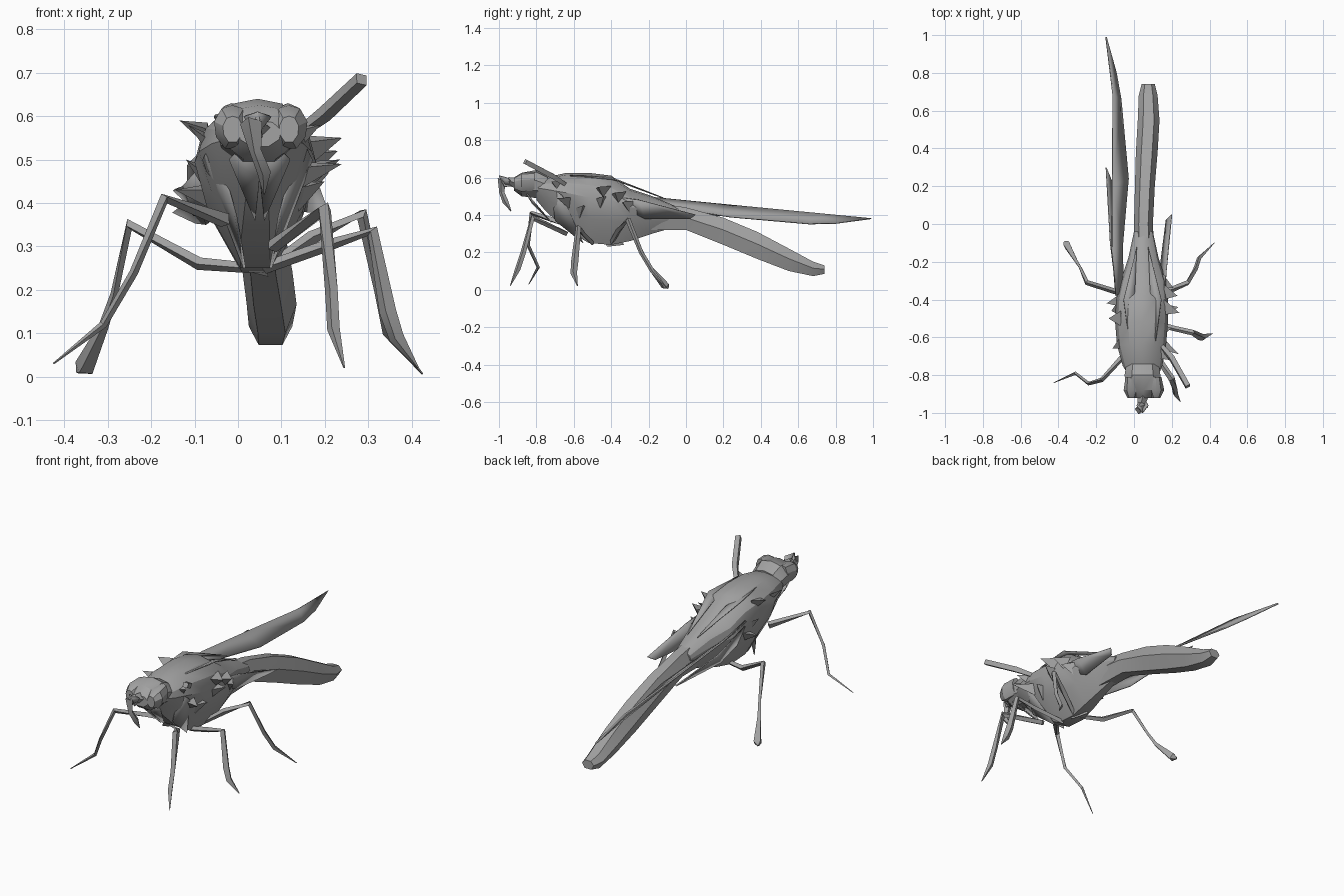
import bpy, bmesh, math
from mathutils import Vector

cube = bpy.data.objects.get("Cube")
if cube:
    bpy.data.objects.remove(cube, do_unlink=True)

grey = bpy.data.materials.new("plain grey")
grey.use_nodes = True
COLOUR = (0.36, 0.36, 0.36, 1)
grey.diffuse_color = COLOUR
grey.node_tree.nodes["Principled BSDF"].inputs["Base Color"].default_value = COLOUR


def finish(name, bm, angle=30):
    bmesh.ops.recalc_face_normals(bm, faces=bm.faces)
    mesh = bpy.data.meshes.new(name)
    bm.to_mesh(mesh)
    bm.free()
    mesh.materials.append(grey)
    obj = bpy.data.objects.new(name, mesh)
    bpy.context.collection.objects.link(obj)
    bpy.ops.object.select_all(action='DESELECT')
    obj.select_set(True)
    bpy.context.view_layer.objects.active = obj
    bpy.ops.object.shade_smooth_by_angle(angle=math.radians(angle))
    return obj


def skin(name, rings, angle=30):
    """Join a row of rings into a closed body."""
    bm = bmesh.new()
    loops = [[bm.verts.new(p) for p in ring] for ring in rings]
    n = len(loops[0])
    for a, b in zip(loops, loops[1:]):
        for i in range(n):
            j = (i + 1) % n
            bm.faces.new((a[i], a[j], b[j], b[i]))
    bm.faces.new(loops[0])
    bm.faces.new(loops[-1])
    return finish(name, bm, angle)


def body(name, profile, stations, angle=30):
    """Stations: y, left x, right x, bottom z, top z."""
    rings = []
    for y, x0, x1, z0, z1 in stations:
        rings.append([((x0 + x1) / 2 + u * (x1 - x0) / 2, y,
                       (z0 + z1) / 2 + v * (z1 - z0) / 2) for u, v in profile])
    return skin(name, rings, angle)


def limb(name, path, sides=4):
    """Path: x, y, z, radius."""
    pts = [Vector(p[:3]) for p in path]
    rings = []
    for i, p in enumerate(pts):
        t = (pts[min(i + 1, len(pts) - 1)] - pts[max(i - 1, 0)]).normalized()
        a = t.cross(Vector((0.2, 1, 0.1))).normalized()
        b = t.cross(a)
        r = path[i][3]
        rings.append([p + r * (math.cos(k * math.tau / sides) * a
                               + math.sin(k * math.tau / sides) * b) for k in range(sides)])
    return skin(name, rings)


def sheet(name, outline, thick=0.006):
    bm = bmesh.new()
    bm.faces.new([bm.verts.new(p) for p in outline])
    bmesh.ops.triangulate(bm, faces=bm.faces[:])
    obj = finish(name, bm)
    mod = obj.modifiers.new("thickness", 'SOLIDIFY')
    mod.thickness = thick
    mod.offset = 0
    return obj


def mirrored(half):
    """Complete a profile that runs from the top centre to the bottom."""
    return half + [(-u, v) for u, v in reversed(half) if u]


wedge = mirrored([(0, 1), (.5, .93), (.88, .65), (1, .3), (.78, -.3), (.25, -1)])
hexagon = mirrored([(.5, 1), (1, .1), (.55, -1)])
rounded = mirrored([(0, 1), (.6, .85), (1, .25), (.9, -.45), (.4, -1)])

# Thorax and abdomen
body("thorax", wedge, [
    (-.8, -.03, .13, .48, .58), (-.75, -.06, .15, .42, .6),
    (-.64, -.09, .17, .32, .625), (-.52, -.1, .18, .25, .625),
    (-.4, -.095, .18, .24, .61), (-.3, -.07, .17, .26, .54),
    (-.18, -.03, .13, .3, .5), (-.04, 0, .1, .34, .44)])
body("abdomen", hexagon, [
    (-.2, 0, .11, .32, .47), (0, 0, .1, .32, .44), (.2, .005, .11, .24, .385),
    (.38, .01, .125, .165, .31), (.55, .02, .135, .1, .22),
    (.68, .025, .125, .073, .15), (.74, .04, .11, .085, .13)])

# Head, eyes and mouthparts
body("head", rounded, [
    (-.92, 0, .1, .53, .59), (-.88, -.04, .14, .5, .625),
    (-.8, -.05, .14, .49, .64), (-.74, -.04, .13, .48, .61)])
for side, x in (("right", -.015), ("left", .115)):
    body(side + "_eye", rounded, [
        (-.92, x - .02, x + .025, .54, .6), (-.88, x - .04, x + .045, .525, .625),
        (-.81, x - .03, x + .03, .53, .63)])
limb("proboscis", [(.05, -.9, .57, .03), (.04, -.95, .58, .022),
                   (.03, -.985, .585, .026), (.04, -.985, .52, .014),
                   (.06, -.965, .47, .016), (.06, -.935, .42, .002)])
for side, s in (("right", -1), ("left", 1)):
    sheet(side + "_feeler", [(.045, -.91, .56), (.045 + .03 * s, -.96, .6),
                             (.045, -1, .61), (.045 - .01 * s, -.97, .55)])
    sheet(side + "_jaw", [(.05 + .03 * s, -.87, .54), (.05 + .07 * s, -.84, .5),
                          (.05 + .01 * s, -.72, .36), (.05, -.82, .46)])

# Wings
sheet("right_wing", [
    (-.095, -.38, .51), (-.115, -.15, .49), (-.115, .2, .455), (-.11, .68, .41),
    (-.148, .99, .38), (-.095, .8, .355), (-.07, .66, .352), (-.03, .24, .39),
    (-.06, -.1, .44), (-.06, -.35, .46)], .009)
sheet("right_hind_wing", [
    (-.09, -.38, .48), (-.125, -.1, .44), (-.148, .3, .43), (-.115, .22, .4),
    (-.1, -.15, .37), (-.06, -.35, .38)])
sheet("left_wing_stub", [
    (.16, -.4, .5), (.17, -.25, .48), (.2, .05, .4), (.17, .02, .38),
    (.14, -.22, .38), (.15, -.36, .45)])

# Legs
limb("right_front_leg", [(-.03, -.67, .36, .018), (-.17, -.825, .41, .013),
                         (-.24, -.845, .24, .01), (-.31, -.79, .12, .009),
                         (-.425, -.84, .03, .002)])
limb("right_back_leg", [(.03, -.4, .25, .012), (-.09, -.36, .26, .015),
                        (-.25, -.31, .35, .014), (-.285, -.23, .19, .009),
                        (-.31, -.19, .115, .012), (-.355, -.11, .02, .024),
                        (-.37, -.095, .012, .006)])
limb("left_front_leg", [(.08, -.64, .3, .016), (.2, -.82, .385, .018),
                        (.215, -.87, .2, .015), (.22, -.9, .11, .015),
                        (.245, -.94, .02, .002)])
limb("left_middle_leg", [(.06, -.5, .25, .014), (.2, -.55, .3, .014),
                         (.31, -.575, .335, .015), (.345, -.595, .15, .02),
                         (.365, -.6, .09, .018), (.415, -.58, .02, .002)])
limb("left_back_leg", [(.07, -.4, .25, .012), (.17, -.36, .32, .016),
                       (.285, -.31, .375, .015), (.325, -.24, .2, .012),
                       (.345, -.18, .1, .012), (.425, -.1, .006, .002)])
limb("left_raised_leg", [(.14, -.64, .56, .014), (.2, -.71, .605, .019),
                         (.285, -.86, .685, .018)])

# Torn scales along the flanks: tip position, root centre
shards = [((-.135, -.5, .59), (-.07, -.5, .56)), ((-.12, -.46, .5), (-.08, -.44, .46)),
          ((-.145, -.42, .43), (-.06, -.4, .42)), ((-.115, -.66, .58), (-.06, -.62, .53)),
          ((.24, -.47, .55), (.16, -.44, .53)), ((.235, -.44, .5), (.15, -.46, .47)),
          ((.23, -.38, .52), (.16, -.36, .5)), ((.24, -.69, .49), (.13, -.62, .47)),
          ((.2, -.55, .45), (.13, -.57, .42)), ((.19, -.72, .58), (.12, -.67, .55)),
          ((.21, -.34, .47), (.15, -.3, .45)), ((.03, -.33, .24), (.06, -.42, .27))]
for i, (tip, root) in enumerate(shards):
    bm = bmesh.new()
    r = Vector(root)
    base = [bm.verts.new(r + Vector(d)) for d in ((0, -.04, .01), (0, .04, .025), (.01, 0, -.04))]
    end = bm.verts.new(tip)
    bm.faces.new(base)
    for k in range(3):
        bm.faces.new((base[k], base[(k + 1) % 3], end))
    finish("flank_scale_%d" % (i + 1), bm)

# Long folds on the chest and back
for side, s in (("right", -1), ("left", 1)):
    c = .045
    sheet(side + "_chest_fold", [(c + .1 * s, -.72, .55), (c + .125 * s, -.66, .5),
                                 (c + .03 * s, -.55, .25), (c + .05 * s, -.7, .37)])
    sheet(side + "_back_fold", [(c + .07 * s, -.62, .61), (c + .1 * s, -.4, .6),
                                (c + .03 * s, -.12, .49), (c + .04 * s, -.35, .575)])
